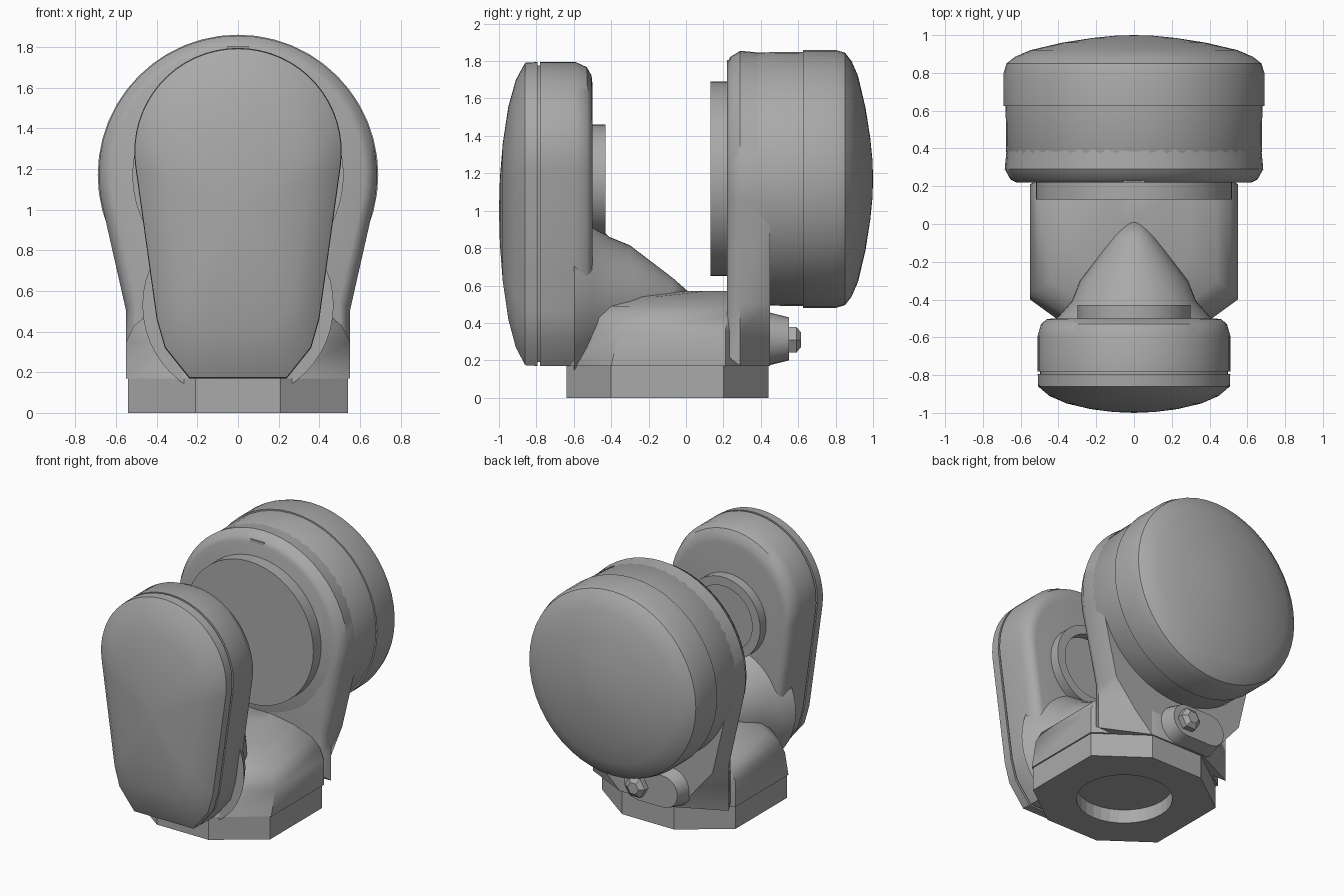
import bpy, bmesh, math
from math import sin, cos, pi, radians

cube = bpy.data.objects.get("Cube")
if cube:
    bpy.data.objects.remove(cube)

grey = bpy.data.materials.new("plain_grey")
grey.use_nodes = True
grey.diffuse_color = (0.4, 0.4, 0.4, 1)
grey.node_tree.nodes["Principled BSDF"].inputs["Base Color"].default_value = (0.4, 0.4, 0.4, 1)


def loft(name, rings, angle=35):
    """Skin a list of equal-length rings of 3D points and close both ends."""
    bm = bmesh.new()
    loops = [[bm.verts.new(p) for p in ring] for ring in rings]
    n = len(loops[0])
    for a, b in zip(loops, loops[1:]):
        for i in range(n):
            j = (i + 1) % n
            bm.faces.new((a[i], a[j], b[j], b[i]))
    bm.faces.new(loops[0][::-1])
    bm.faces.new(loops[-1])
    bmesh.ops.remove_doubles(bm, verts=bm.verts, dist=0.0005)
    bmesh.ops.recalc_face_normals(bm, faces=bm.faces)
    mesh = bpy.data.meshes.new(name)
    bm.to_mesh(mesh)
    bm.free()
    mesh.materials.append(grey)
    obj = bpy.data.objects.new(name, mesh)
    bpy.context.collection.objects.link(obj)
    bpy.ops.object.select_all(action='DESELECT')
    obj.select_set(True)
    bpy.context.view_layer.objects.active = obj
    bpy.ops.object.shade_smooth_by_angle(angle=radians(angle))
    return obj


def lathe(name, profile, z, x=0, n=48, angle=35):
    """Turn a (y, radius) profile around an axis along y."""
    return loft(name, [[(x + r * cos(2 * pi * i / n), y, z + r * sin(2 * pi * i / n))
                        for i in range(n)] for y, r in profile], angle)


def teardrop(radius, cz, low, start=-10, n=32):
    """Round head, with straight sides down to mirrored low points."""
    arc = []
    for i in range(n + 1):
        t = radians(start + (180 - 2 * start) * i / n)
        arc.append((radius * cos(t), cz + radius * sin(t)))
    return arc + [(-x, z) for x, z in low] + low[::-1]


def ring(outline, y, s=1, cz=1):
    return [(x * s, y, cz + (z - cz) * s) for x, z in outline]


def octagon(z, hx, front, back, cx, cy):
    half = [(hx - cx, front), (hx, front + cy), (hx, back - cy), (hx - cx, back)]
    return [(x, y, z) for x, y in half + [(-x, y) for x, y in half[::-1]]]


# Foot plate with a round recess underneath
foot = loft("foot_plate", [octagon(z, 0.54, -0.64, 0.44, 0.33, 0.24) for z in (0, 0.17)])
bpy.ops.mesh.primitive_cylinder_add(vertices=32, radius=0.32, depth=0.2, location=(0, -0.1, 0))
cutter = bpy.context.object
cutter.name = "recess_cutter"
cutter.hide_render = True
cut = foot.modifiers.new("recess", 'BOOLEAN')
cut.object = cutter
cut.solver = 'EXACT'
bpy.context.view_layer.objects.active = foot
bpy.ops.object.modifier_apply(modifier="recess")
bpy.data.objects.remove(cutter)

# Yoke body with a softly domed top
loft("yoke_body", [
    octagon(0.17, 0.55, -0.64, 0.45, 0.33, 0.24),
    octagon(0.35, 0.55, -0.60, 0.45, 0.33, 0.24),
    octagon(0.43, 0.51, -0.57, 0.44, 0.28, 0.22),
    octagon(0.49, 0.44, -0.50, 0.42, 0.24, 0.20),
    octagon(0.54, 0.30, -0.34, 0.40, 0.16, 0.18),
    octagon(0.57, 0.12, 0.00, 0.38, 0.06, 0.10)], 50)

# Rear arm: its back face narrows toward the foot
front_low = [(0.55, 0.5), (0.55, 0.35), (0.55, 0.17)]
back_low = [(0.53, 0.5), (0.36, 0.3), (0.22, 0.17)]
arm = teardrop(0.685, 1.17, front_low)
loft("rear_arm", [ring(arm, 0.22, 0.91, 1.1), ring(arm, 0.235, 0.955, 1.1),
                  ring(teardrop(0.685, 1.17, front_low), 0.29),
                  ring(teardrop(0.67, 1.17, back_low), 0.45)])

# Rear housing, domed cap and inner pad
lathe("rear_housing", [(0.22, 0.60), (0.235, 0.64), (0.29, 0.675), (0.63, 0.68)], 1.17)
lathe("rear_cap", [(0.625, 0.69), (0.80, 0.69), (0.85, 0.675), (0.885, 0.63), (0.92, 0.55),
                   (0.96, 0.38), (0.985, 0.22), (0.997, 0.1), (1.0, 0)], 1.17)
lathe("rear_pad", [(0.13, 0.52), (0.24, 0.52)], 1.17)

# Front arm shell, gap strip and domed cover
drop = teardrop(0.51, 1.285, [(0.4, 0.46), (0.36, 0.32), (0.24, 0.17)], -8)
loft("front_arm", [ring(drop, -0.78), ring(drop, -0.59), ring(drop, -0.53, 0.965),
                   ring(drop, -0.505, 0.91), ring(drop, -0.5, 0.85)])
loft("front_gap", [ring(drop, -0.81, 0.975), ring(drop, -0.77, 0.975)])
loft("front_cover", [ring(drop, y, s) for y, s in (
    (-0.795, 1), (-0.86, 0.995), (-0.91, 0.88), (-0.95, 0.7),
    (-0.98, 0.45), (-0.995, 0.22), (-1.0, 0))])

# Front pad: a ring with a sunken face
lathe("front_pad", [(-0.52, 0.30), (-0.43, 0.30), (-0.43, 0.235), (-0.49, 0.235)], 1.16)

# Rounded rib between the front arm and the body
lathe("front_rib", [(-0.6, 0.47), (-0.5, 0.41), (-0.41, 0.33), (-0.30, 0.285), (-0.07, 0.11),
                    (0.055, 0.0)], 0.53)

# Slotted boss and bolt on the back
def slot(y, r):
    right = [(r * cos(t), r * sin(t)) for t in (radians(-90 + 15 * i) for i in range(13))]
    pts = right + [(-x - 0.2, -z) for x, z in right]
    return [(x, y, 0.315 + z) for x, z in pts]


loft("bolt_boss", [slot(0.43, 0.145), slot(0.55, 0.115)])
lathe("bolt_head", [(0.54, 0.08), (0.59, 0.08), (0.615, 0.045)], 0.31, n=6, angle=10)

# Small index tab on the rear arm
bpy.ops.mesh.primitive_cube_add(size=1, location=(0, 0.235, 1.795))
tab = bpy.context.object
tab.name = "index_tab"
tab.scale = (0.11, 0.03, 0.02)
tab.data.materials.append(grey)
